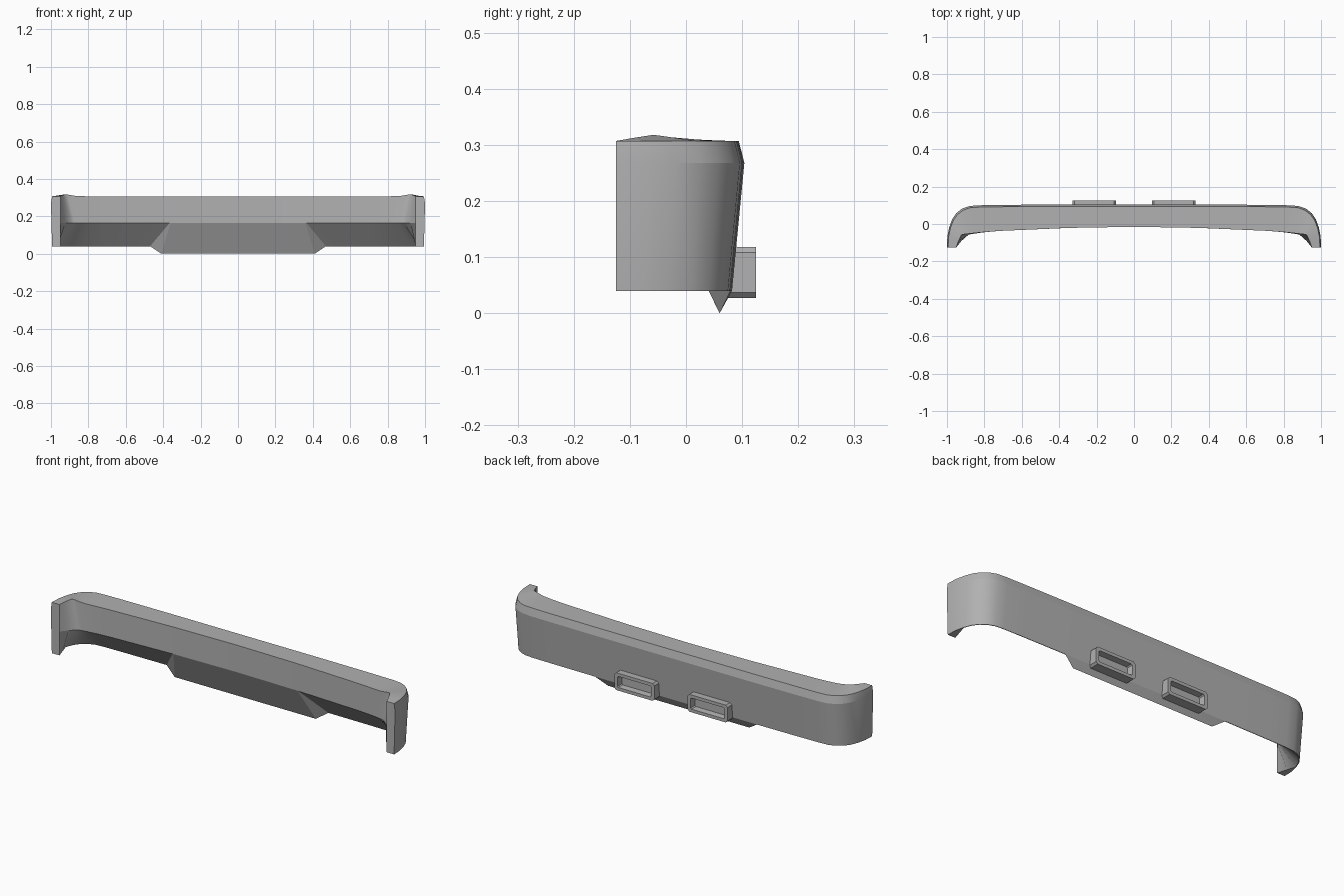
import bpy, bmesh

if "Cube" in bpy.data.objects:
    bpy.data.objects.remove(bpy.data.objects["Cube"])

grey = bpy.data.materials.new("dark_grey")
grey.diffuse_color = (0.44, 0.44, 0.44, 1)
grey.use_nodes = True
grey.node_tree.nodes["Principled BSDF"].inputs["Base Color"].default_value = grey.diffuse_color

def finish(bm, name, sharp=(), soft=()):
    bmesh.ops.recalc_face_normals(bm, faces=bm.faces)
    for f in bm.faces:
        f.smooth = True
    for e in bm.edges:
        e.smooth = e.calc_face_angle(0) < 0.37
    for pairs, smooth in ((sharp, False), (soft, True)):
        for a, b in pairs:
            e = bm.edges.get((a, b))
            if e:
                e.smooth = smooth
    me = bpy.data.meshes.new(name)
    bm.to_mesh(me)
    bm.free()
    me.materials.append(grey)
    ob = bpy.data.objects.new(name, me)
    bpy.context.collection.objects.link(ob)

def skin(bm, loops):
    rows = [[bm.verts.new(p) for p in lp] for lp in loops]
    for a, b in zip(rows, rows[1:]):
        n = len(a)
        for i in range(n):
            bm.faces.new((a[i], a[(i + 1) % n], b[(i + 1) % n], b[i]))
    bm.faces.new(list(reversed(rows[0])))
    bm.faces.new(rows[-1])
    return rows

# stations of the right half: outer (x, y), inner top (x, y, z), inner mid x, keel (x, y, z)
TOP, MID, LOW = 0.307, 0.165, 0.04
stations = [
    ((0.36, 0.104), (0.36, -0.021, TOP), 0.36, (0.41, 0.060, 0.0)),
    ((0.47, 0.104), (0.37, -0.0215, TOP), 0.365, (0.47, 0.079, LOW)),
    ((0.72, 0.102), (0.72, -0.037, TOP), 0.72, None),
    ((0.83, 0.100), (0.80, -0.043, TOP), 0.79, None),
    ((0.88, 0.096), (0.85, -0.048, 0.308), 0.83, None),
    ((0.92, 0.082), (0.875, -0.051, 0.310), 0.85, None),
    ((0.95, 0.058), (0.893, -0.053, 0.313), 0.865, None),
    ((0.972, 0.026), (0.91, -0.055, 0.316), 0.875, None),
    ((0.988, -0.018), (0.923, -0.058, 0.318), 0.886, None),
    ((0.998, -0.068), (0.938, -0.090, 0.313), 0.922, (0.965, -0.075, LOW)),
    ((1.0, -0.125), (0.95, -0.125, TOP), 0.95, (0.95, -0.125, LOW)),
]

def section(st, s):
    (ox, oy), (ix, iy, iz), mx, keel = st
    t = max(0, min(1, (oy + 0.125) / 0.229))      # rake fades out at the tips
    e = 0.006 * (ox > 0.9)
    bottom = (ox - e, oy - 0.022 * t, LOW)
    k = keel or (ox - e - 0.003, bottom[1] - 0.003, LOW)
    if k[2] == 0:
        bottom = (k[0], bottom[1], LOW)
    pts = [bottom, (ox, oy, 0.268), (ox - e, oy - 0.010 * t, TOP),
           (ix, iy, iz), (mx, iy, MID), k]
    return [(s * x, y, z) for x, y, z in pts]

# bumper shell with rounded ends and a lower central keel
bm = bmesh.new()
center = [(0, 0.082, LOW), (0, 0.104, 0.268), (0, 0.094, TOP),
          (0, -0.015, TOP), (0, -0.015, MID), (0, 0.060, 0)]
loops = [section(s, -1) for s in reversed(stations)] + [center] + [section(s, 1) for s in stations]
rows = skin(bm, loops)
n = len(stations)
# creases: upper rear rim, inner ridge, edges of the keel; soft: inner corner at the tips
sharp = [(a[i], b[i]) for a, b in zip(rows[2:-2], rows[3:-2]) for i in (1, 4)]
sharp += [(rows[j][4], rows[j][5]) for j in (n - 2, n - 1, n + 1, n + 2)]
soft = [(rows[j][3], rows[j][4]) for j in (1, 2, 3, -4, -3, -2)]
soft += [(rows[j][0], rows[j][1]) for j in list(range(1, 9)) + list(range(-9, -1))]
finish(bm, "bumper_shell", sharp, soft)

# rectangular exhaust trims with chamfered corners and a recess
def rect(cx, cz, hx, hz, c, y):
    pts = [(hx, hz - c), (hx - c, hz), (c - hx, hz), (-hx, hz - c),
           (-hx, c - hz), (c - hx, -hz), (hx - c, -hz), (hx, c - hz)]
    return [(cx + x, y, cz + z) for x, z in pts]

for side, label in ((-1, "left"), (1, "right")):
    bm = bmesh.new()
    cx, cz = 0.2125 * side, 0.0725
    skin(bm, [rect(cx, cz, 0.116, 0.0455, 0.010, 0.072),
              rect(cx, cz, 0.116, 0.0455, 0.010, 0.125),
              rect(cx, cz, 0.098, 0.0290, 0.005, 0.125),
              rect(cx, cz, 0.094, 0.0260, 0.005, 0.094)])
    finish(bm, "exhaust_trim_" + label)
